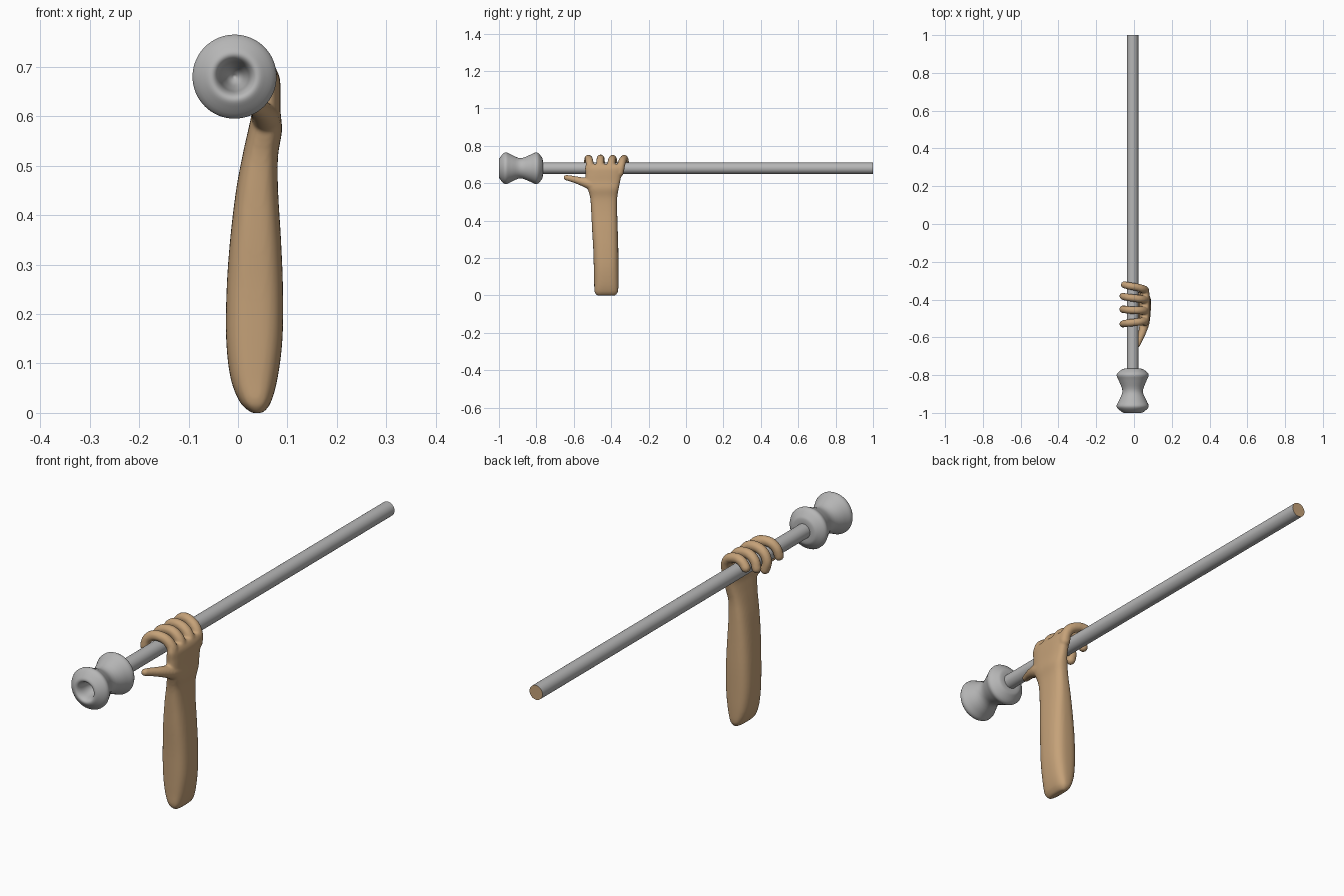
import bpy, bmesh, math
from mathutils import Vector

if "Cube" in bpy.data.objects:
    bpy.data.objects.remove(bpy.data.objects["Cube"])

CX, CZ = -0.007, 0.68      # rod axis


def mat(name, rgb):
    m = bpy.data.materials.new(name)
    m.diffuse_color = (*rgb, 1)
    m.use_nodes = True
    m.node_tree.nodes["Principled BSDF"].inputs["Base Color"].default_value = m.diffuse_color
    return m


GRAY = mat("steel gray", (0.47, 0.47, 0.47))
TAN = mat("warm tan", (0.56, 0.36, 0.19))


def smooth_path(pts, n):
    """Catmull-Rom samples through tuples of any length."""
    out = []
    for i in range(len(pts) - 1):
        p0, p1, p2, p3 = (pts[max(i - 1, 0)], pts[i], pts[i + 1], pts[min(i + 2, len(pts) - 1)])
        for k in range(n):
            t = k / n
            out.append(tuple(0.5 * (2 * b + (c - a) * t + (2 * a - 5 * b + 4 * c - d) * t * t
                                    + (3 * b - a - 3 * c + d) * t ** 3)
                             for a, b, c, d in zip(p0, p1, p2, p3)))
    return out + [tuple(pts[-1])]


def loft(bm, rings):
    """Skin closed rings and cap both ends."""
    vs = [[bm.verts.new(p) for p in r] for r in rings]
    n = len(vs[0])
    for a, b in zip(vs, vs[1:]):
        for i in range(n):
            bm.faces.new((a[i], a[(i + 1) % n], b[(i + 1) % n], b[i]))
    bm.faces.new(vs[0][::-1])
    bm.faces.new(vs[-1])


def tube(bm, pts, n=5, seg=16):
    """Round-ended tube through (x, y, z, radius) points."""
    s = smooth_path(pts, n)
    c = [Vector(p[:3]) for p in s]
    r = [p[3] for p in s]
    d0, d1 = (c[0] - c[1]).normalized(), (c[-1] - c[-2]).normalized()
    steps = [math.radians(a) for a in (25, 50, 75)]
    head = [(c[0] + d0 * r[0] * math.sin(a), r[0] * math.cos(a)) for a in reversed(steps)]
    tail = [(c[-1] + d1 * r[-1] * math.sin(a), r[-1] * math.cos(a)) for a in steps]
    line = head + list(zip(c, r)) + tail
    rings, u = [], Vector((0.1, 0.9, 0.3))
    for i, (p, rad) in enumerate(line):
        t = (line[min(i + 1, len(line) - 1)][0] - line[max(i - 1, 0)][0]).normalized()
        u = (u - t * u.dot(t)).normalized()
        v = t.cross(u)
        rings.append([p + rad * (u * math.cos(2 * math.pi * k / seg) + v * math.sin(2 * math.pi * k / seg))
                      for k in range(seg)])
    loft(bm, rings)


def finish(name, bm, mats):
    bmesh.ops.recalc_face_normals(bm, faces=bm.faces)
    me = bpy.data.meshes.new(name)
    bm.to_mesh(me)
    bm.free()
    ob = bpy.data.objects.new(name, me)
    bpy.context.collection.objects.link(ob)
    for m in mats:
        me.materials.append(m)
    return ob


def smooth_angle(ob, deg):
    bpy.ops.object.select_all(action='DESELECT')
    ob.select_set(True)
    bpy.context.view_layer.objects.active = ob
    bpy.ops.object.shade_smooth_by_angle(angle=math.radians(deg))


def circle(y, r, seg):
    return [Vector((CX + r * math.cos(2 * math.pi * k / seg), y, CZ + r * math.sin(2 * math.pi * k / seg)))
            for k in range(seg)]


# rod, with a tan end face at the back
bm = bmesh.new()
loft(bm, [circle(-0.80, 0.03, 48), circle(1.0, 0.03, 48)])
rod = finish("rod", bm, [GRAY, TAN])
for f in rod.data.polygons:
    if f.center.y > 0.99:
        f.material_index = 1
smooth_angle(rod, 40)

# hourglass head with a hollow in the front
profile = [(-0.90, 0.002), (-0.915, 0.015), (-0.95, 0.026), (-0.985, 0.033), (-0.999, 0.044),
           (-0.993, 0.060), (-0.967, 0.085), (-0.935, 0.073), (-0.885, 0.054), (-0.83, 0.073),
           (-0.797, 0.085), (-0.772, 0.060), (-0.766, 0.045), (-0.766, 0.025)]
bm = bmesh.new()
loft(bm, [circle(y, r, 64) for y, r in smooth_path(profile, 4)])
smooth_angle(finish("head", bm, [GRAY]), 60)

# forearm and palm: rounded-box rings as (z, x0, x1, y0, y1)
bm = bmesh.new()
sections = [(0.0, 0.028, 0.05, -0.475, -0.378), (0.02, 0.005, 0.066, -0.489, -0.364),
            (0.07, -0.015, 0.080, -0.491, -0.361), (0.15, -0.024, 0.090, -0.493, -0.361),
            (0.25, -0.023, 0.091, -0.496, -0.362), (0.35, -0.016, 0.087, -0.502, -0.365),
            (0.45, -0.004, 0.081, -0.507, -0.368), (0.52, 0.009, 0.081, -0.512, -0.368),
            (0.57, 0.020, 0.089, -0.525, -0.360), (0.61, 0.028, 0.086, -0.535, -0.352),
            (0.65, 0.027, 0.086, -0.537, -0.343), (0.68, 0.034, 0.084, -0.540, -0.330),
            (0.70, 0.045, 0.074, -0.535, -0.335)]
rings = []
for z, x0, x1, y0, y1 in smooth_path(sections, 4):
    ring = []
    for k in range(40):
        a = 2 * math.pi * k / 40
        c, s = math.cos(a), math.sin(a)
        ring.append(Vector(((x0 + x1) / 2 + (x1 - x0) / 2 * math.copysign(abs(c) ** 0.7, c),
                            (y0 + y1) / 2 + (y1 - y0) / 2 * math.copysign(abs(s) ** 0.7, s), z)))
    rings.append(ring)
loft(bm, rings)

# four fingers curling over the rod: (base y, top y, tip y, end angle)
for yb, yt, ye, end in [(-0.355, -0.335, -0.322, 148), (-0.405, -0.393, -0.382, 175),
                        (-0.460, -0.456, -0.449, 212), (-0.510, -0.521, -0.530, 180)]:
    pts = []
    for i in range(7):
        t = i / 6
        a = math.radians(-20 + (end + 20) * t)
        rad = 0.070 - 0.018 * min(1, t * 2)
        y = yb + (yt - yb) * t * 2 if t < 0.5 else yt + (ye - yt) * (t * 2 - 1)
        pts.append((CX + rad * math.cos(a), y, CZ + rad * math.sin(a), 0.022 - 0.003 * t))
    tube(bm, pts)

# thumb reaching forward under the rod
tube(bm, [(0.057, -0.455, 0.570, 0.028), (0.056, -0.515, 0.595, 0.028),
          (0.045, -0.570, 0.613, 0.021), (0.029, -0.612, 0.624, 0.017), (0.018, -0.640, 0.630, 0.015)])

# fuse arm, fingers and thumb into one soft skin
arm = finish("arm_and_hand", bm, [TAN])
rm = arm.modifiers.new("fuse", 'REMESH')
rm.mode = 'VOXEL'
rm.voxel_size = 0.005
rm.use_smooth_shade = True
sm = arm.modifiers.new("soften", 'SMOOTH')
sm.factor = 0.5
sm.iterations = 6
